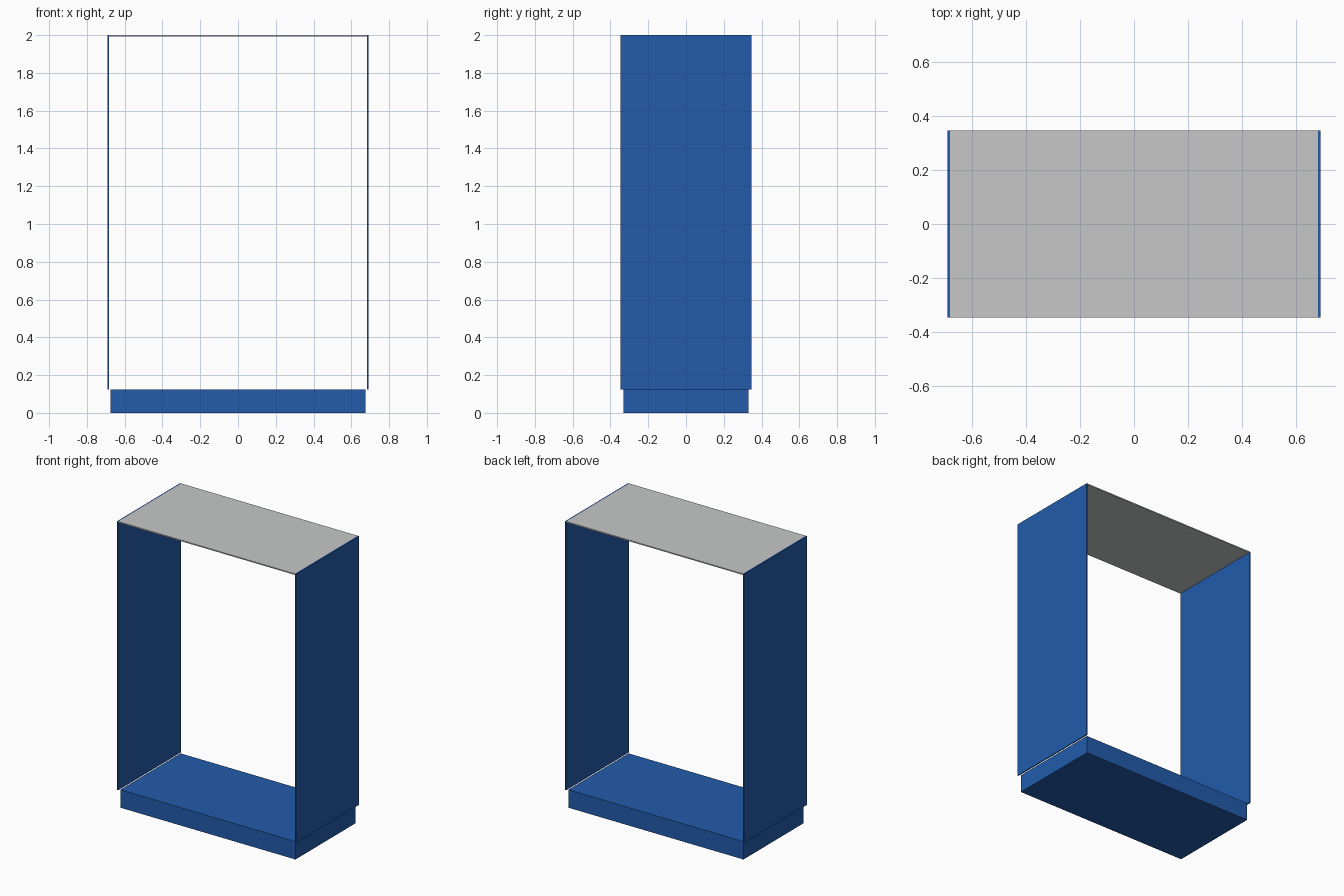
import bpy

cube = bpy.data.objects.get("Cube")
if cube:
    bpy.data.objects.remove(cube, do_unlink=True)


def make_material(name, colour):
    mat = bpy.data.materials.new(name)
    mat.use_nodes = True
    mat.diffuse_color = colour
    mat.node_tree.nodes["Principled BSDF"].inputs["Base Color"].default_value = colour
    return mat


def add_box(name, low, high, mat):
    centre = [(a + b) / 2 for a, b in zip(low, high)]
    size = [b - a for a, b in zip(low, high)]
    bpy.ops.mesh.primitive_cube_add(size=1, location=centre)
    obj = bpy.context.object
    obj.name = name
    obj.scale = size
    bpy.ops.object.transform_apply(location=False, rotation=False, scale=True)
    obj.data.materials.append(mat)
    return obj


blue = make_material("blue paint", (0.016, 0.105, 0.41, 1))
grey = make_material("light grey", (0.57, 0.575, 0.58, 1))

half_width, half_depth, height = 0.69, 0.347, 2.0
plinth_top, sheet = 0.125, 0.008
inner = half_width - sheet

# Recessed plinth
add_box("plinth", (-0.676, -0.332, 0), (0.676, 0.332, plinth_top), blue)

# Thin side panels
add_box("left_panel", (inner, -half_depth, plinth_top),
        (half_width, half_depth, height), blue)
add_box("right_panel", (-half_width, -half_depth, plinth_top),
        (-inner, half_depth, height), blue)

# Top sheet set between the panels
add_box("top_panel", (-inner, -half_depth, height - sheet),
        (inner, half_depth, height), grey)
